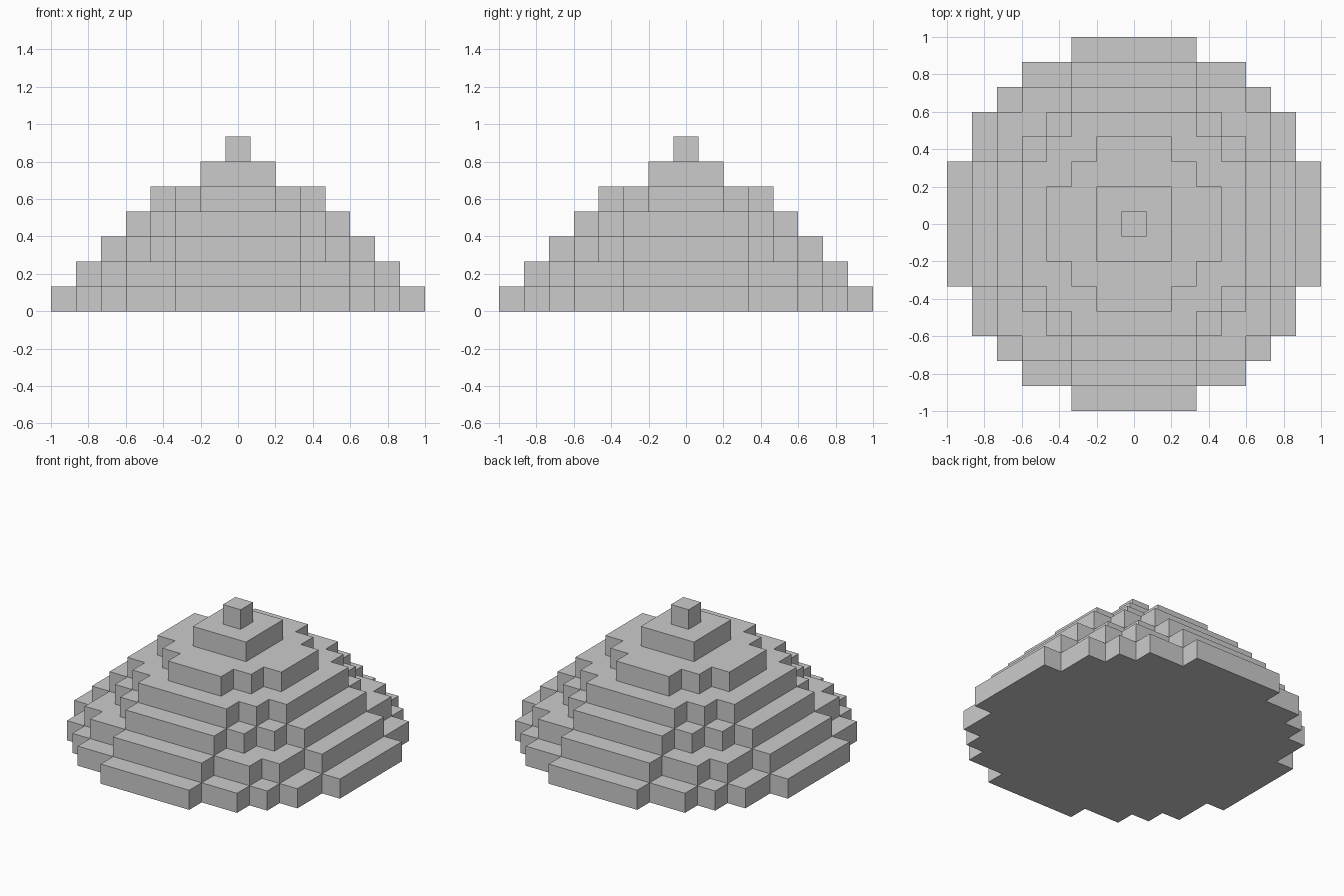
import bpy, bmesh
from mathutils import Vector

if "Cube" in bpy.data.objects:
    bpy.data.objects.remove(bpy.data.objects["Cube"])

U = 2 / 15                                        # cube size
RADII = [7.5, 6.5, 5.5, 4.5, 3.5, 1.5, 0.5]       # tier radii in cubes, bottom to top

# Cubes filling a round disc on each tier
cells = {(x, y, z)
         for z, r in enumerate(RADII)
         for x in range(-7, 8) for y in range(-7, 8)
         if x * x + y * y <= r * r}

bm = bmesh.new()


def add_side(cell, axis, sign):
    """Add one outward-facing square of a cube."""
    n, a, b = Vector(), Vector(), Vector()
    n[axis] = sign
    a[(axis + 1) % 3] = sign
    b[(axis + 2) % 3] = 1
    centre = Vector(cell) + Vector((0, 0, 0.5)) + n / 2
    corners = [(-1, -1), (1, -1), (1, 1), (-1, 1)]
    bm.faces.new([bm.verts.new((centre + (a * i + b * j) / 2) * U) for i, j in corners])


# Stepped cone: keep only the exposed cube sides
for cell in sorted(cells):
    for axis in range(3):
        for sign in (-1, 1):
            neighbour = list(cell)
            neighbour[axis] += sign
            if tuple(neighbour) not in cells:
                add_side(cell, axis, sign)

bmesh.ops.remove_doubles(bm, verts=bm.verts[:], dist=U / 100)

mesh = bpy.data.meshes.new("stepped_cone")
bm.to_mesh(mesh)
bm.free()
bpy.context.collection.objects.link(bpy.data.objects.new("stepped_cone", mesh))
